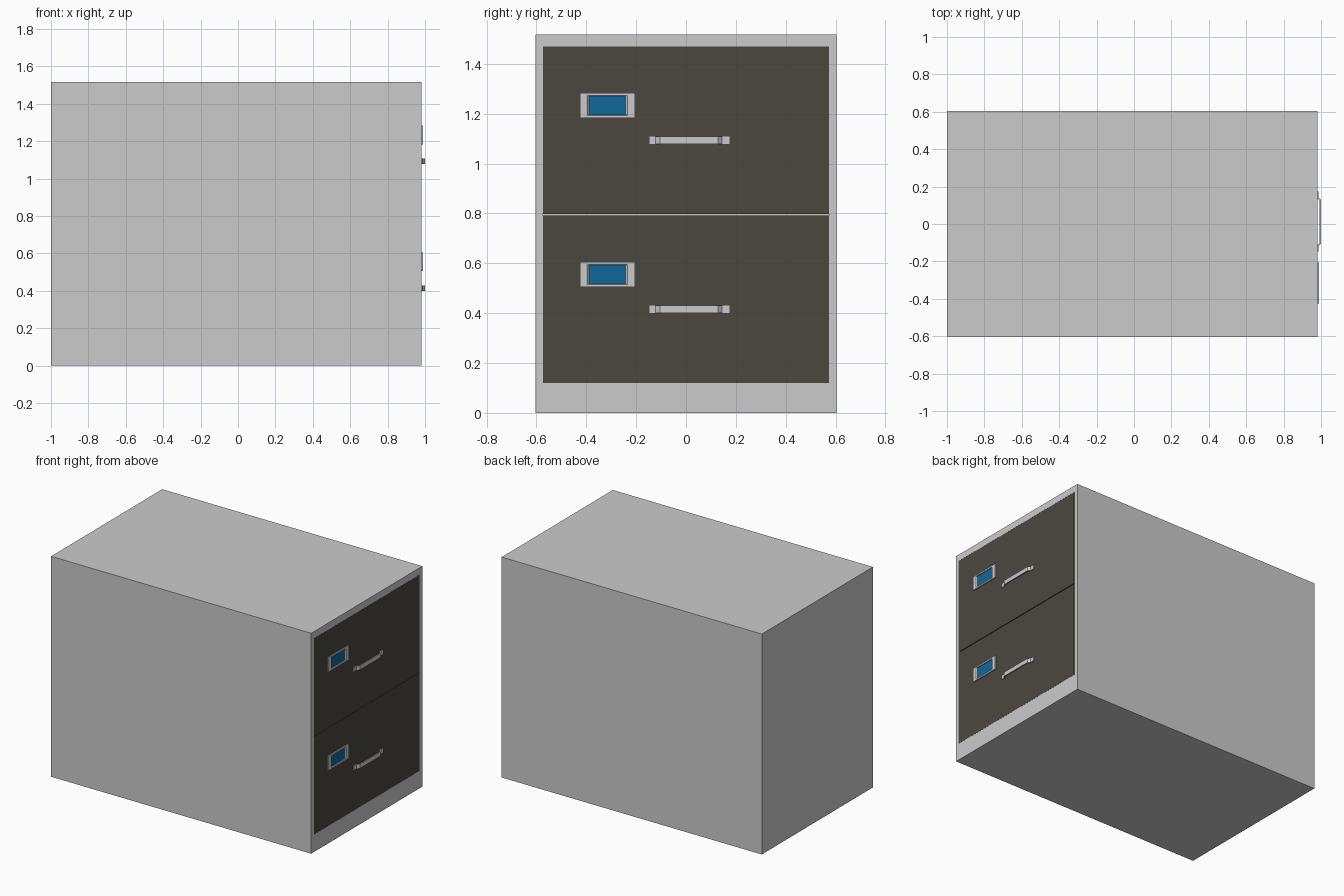
import bpy, bmesh
from mathutils import Matrix, Vector

if "Cube" in bpy.data.objects:
    bpy.data.objects.remove(bpy.data.objects["Cube"])

FRONT = 0.98          # x of the drawer side
PITCH = 0.678         # height between drawers


def material(name, rgb):
    m = bpy.data.materials.new(name)
    m.diffuse_color = (*rgb, 1)
    m.use_nodes = True
    m.node_tree.nodes["Principled BSDF"].inputs["Base Color"].default_value = m.diffuse_color
    return m


def finish(name, bm, mat=None):
    bmesh.ops.recalc_face_normals(bm, faces=bm.faces)
    me = bpy.data.meshes.new(name)
    bm.to_mesh(me)
    bm.free()
    ob = bpy.data.objects.new(name, me)
    bpy.context.collection.objects.link(ob)
    if mat:
        me.materials.append(mat)
    return ob


def box(name, lo, hi, mat=None):
    lo, hi = Vector(lo), Vector(hi)
    bm = bmesh.new()
    bmesh.ops.create_cube(bm, size=1, matrix=Matrix.Translation((lo + hi) / 2)
                          @ Matrix.Diagonal((*(hi - lo), 1)))
    return finish(name, bm, mat)


def ring(bm, x, y0, y1, z0, z1):
    return [bm.verts.new((x, y, z)) for y, z in ((y0, z0), (y1, z0), (y1, z1), (y0, z1))]


def loft_loop(bm, rings, closed=False):
    # join successive rectangles with quads
    pairs = list(zip(rings, rings[1:]))
    if closed:
        pairs.append((rings[-1], rings[0]))
    for a, b in pairs:
        for i in range(4):
            j = (i + 1) % 4
            bm.faces.new((a[i], a[j], b[j], b[i]))


def label_frame(name, dz):
    # rectangular frame with sloping inner edges
    bm = bmesh.new()
    rings = [ring(bm, FRONT, -0.426, -0.205, 1.183 + dz, 1.283 + dz),
             ring(bm, FRONT + 0.008, -0.426, -0.205, 1.183 + dz, 1.283 + dz),
             ring(bm, FRONT + 0.008, -0.396, -0.235, 1.193 + dz, 1.273 + dz),
             ring(bm, FRONT, -0.387, -0.243, 1.195 + dz, 1.271 + dz)]
    loft_loop(bm, rings, closed=True)
    finish(name, bm)


def handle(name, dz):
    # bent strip: profile in (y, x), extruded upward
    outer = [(-0.147, 0.006), (-0.122, 0.006), (-0.104, 0.02),
             (0.129, 0.02), (0.145, 0.006), (0.175, 0.006)]
    inner = [(0.175, 0), (0.139, 0), (0.123, 0.013),
             (-0.098, 0.013), (-0.116, 0), (-0.147, 0)]
    bm = bmesh.new()
    face = bm.faces.new([bm.verts.new((FRONT + x, y, 1.078 + dz)) for y, x in outer + inner])
    ext = bmesh.ops.extrude_face_region(bm, geom=[face])
    bmesh.ops.translate(bm, vec=(0, 0, 0.03),
                        verts=[v for v in ext["geom"] if isinstance(v, bmesh.types.BMVert)])
    finish(name, bm)


dark = material("dark_drawer", (0.07, 0.064, 0.05))
blue = material("blue_card", (0.005, 0.14, 0.33))

# cabinet shell with a shallow front opening
bm = bmesh.new()
shell = [ring(bm, -1, -0.604, 0.604, 0, 1.517),
         ring(bm, FRONT, -0.604, 0.604, 0, 1.517),
         ring(bm, FRONT, -0.573, 0.573, 0.12, 1.47),
         ring(bm, FRONT - 0.03, -0.573, 0.573, 0.12, 1.47)]
loft_loop(bm, shell)
bm.faces.new(shell[0])
bm.faces.new(shell[-1])
finish("cabinet_shell", bm)

# two drawers, each with a label holder and handle
for label, dz, z0, z1 in (("upper", 0, 0.7975, 1.4695), ("lower", -PITCH, 0.1205, 0.7925)):
    box(f"{label}_drawer", (FRONT - 0.028, -0.5725, z0), (FRONT, 0.5725, z1), dark)
    box(f"{label}_label_card", (FRONT - 0.001, -0.388, 1.194 + dz),
        (FRONT + 0.002, -0.242, 1.272 + dz), blue)
    label_frame(f"{label}_label_frame", dz)
    handle(f"{label}_handle", dz)
